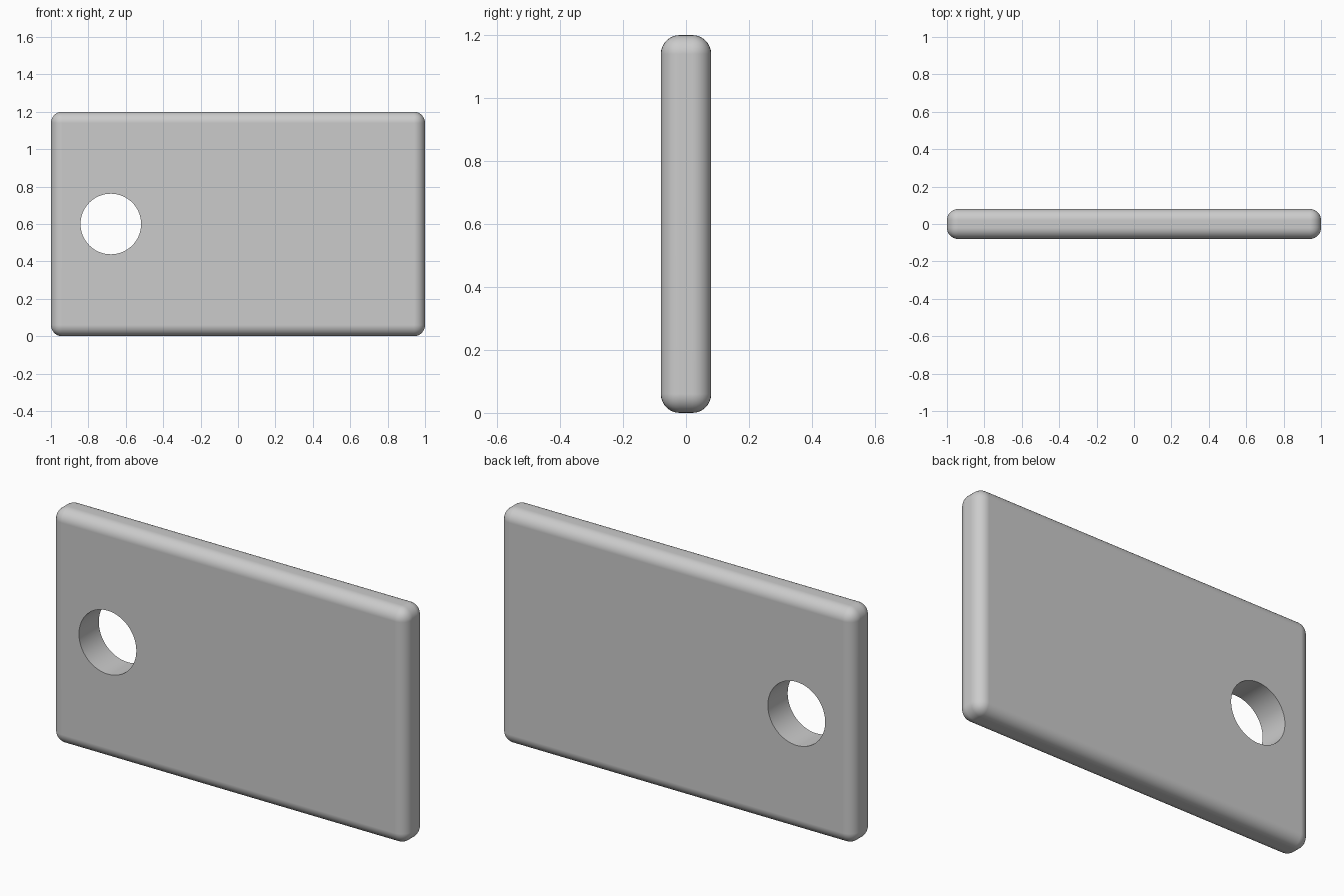
import bpy
import math

if "Cube" in bpy.data.objects:
    bpy.data.objects.remove(bpy.data.objects["Cube"])

W, T, H = 2.0, 0.16, 1.2          # plate width, thickness, height
EDGE = 0.06                       # rounded edge radius
HOLE_X, HOLE_Z, HOLE_R = -0.68, 0.6, 0.162

# Plate body
bpy.ops.mesh.primitive_cube_add(size=1, location=(0, 0, H / 2))
plate = bpy.context.object
plate.name = "plate"
plate.scale = (W, T, H)
bpy.ops.object.transform_apply(location=True, rotation=False, scale=True)

# Hole cutter
bpy.ops.mesh.primitive_cylinder_add(vertices=64, radius=HOLE_R, depth=T * 4,
                                    location=(HOLE_X, 0, HOLE_Z),
                                    rotation=(math.pi / 2, 0, 0))
cutter = bpy.context.object
cutter.name = "hole_cutter"
cutter.hide_render = True

# Rounded edges, then the sharp-edged through hole
bevel = plate.modifiers.new("rounded_edges", 'BEVEL')
bevel.width = EDGE
bevel.segments = 8
cut = plate.modifiers.new("hole", 'BOOLEAN')
cut.operation = 'DIFFERENCE'
cut.solver = 'EXACT'
cut.object = cutter

bpy.ops.object.select_all(action='DESELECT')
plate.select_set(True)
bpy.context.view_layer.objects.active = plate
for name in ("rounded_edges", "hole"):
    bpy.ops.object.modifier_apply(modifier=name)
bpy.data.objects.remove(cutter, do_unlink=True)

# Smooth rounds with flat-looking faces
bpy.ops.object.shade_smooth_by_angle(angle=math.radians(35))
normals = plate.modifiers.new("face_normals", 'WEIGHTED_NORMAL')
normals.keep_sharp = True
